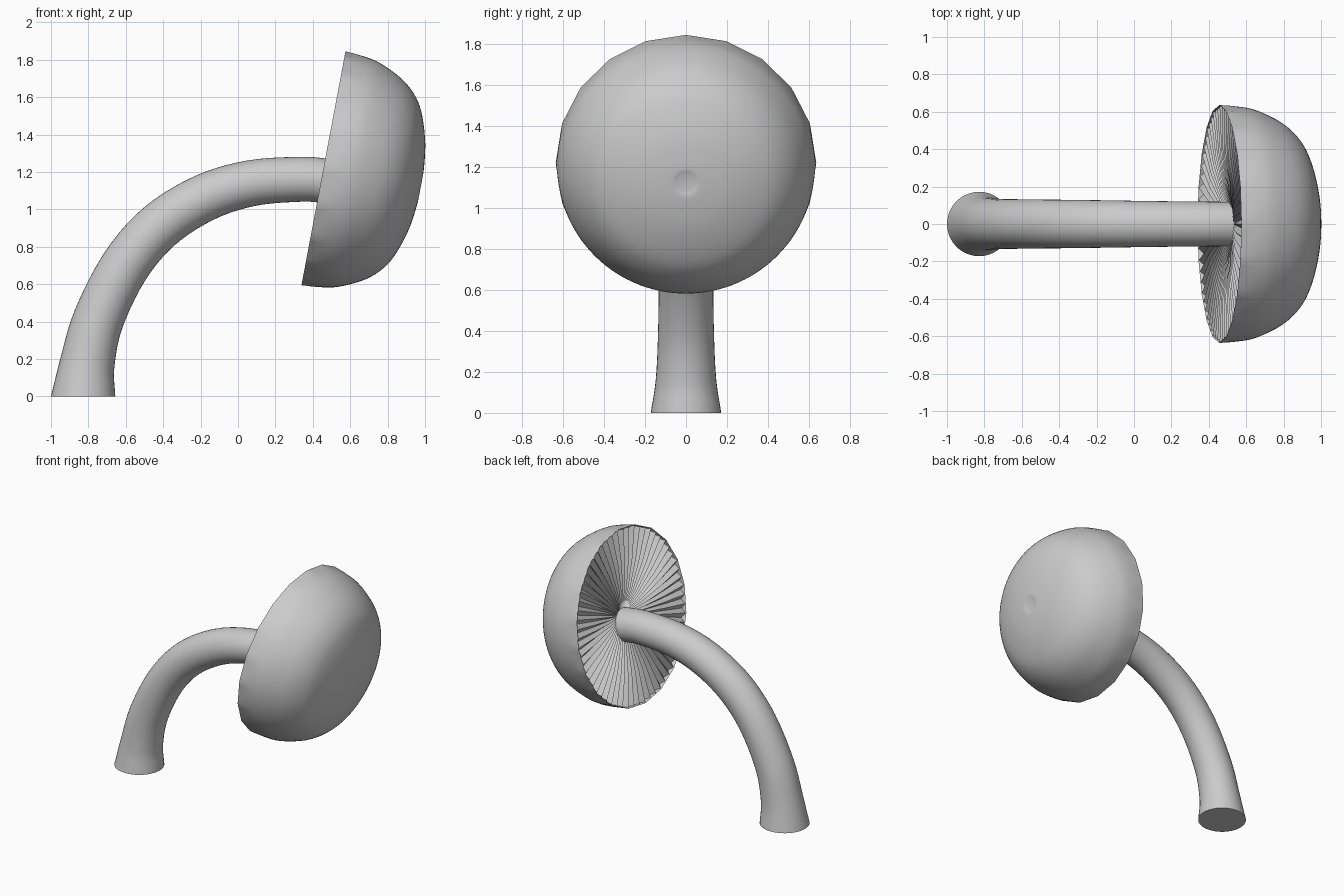
import bpy, bmesh, math
from mathutils import Vector

if "Cube" in bpy.data.objects:
    bpy.data.objects.remove(bpy.data.objects["Cube"])

N = 120                                     # columns around the cap (6 per rim side)
AXIS = Vector((0.983, 0, -0.185)).normalized()
UP = Vector((0.185, 0, 0.983)).normalized()
SIDE = Vector((0, 1, 0))
CENTRE = Vector((0.457, 0, 1.22))


def smooth_path(points, steps):
    """Catmull-Rom through the points."""
    p = [Vector(q) for q in points]
    p = [2 * p[0] - p[1]] + p + [2 * p[-1] - p[-2]]
    out = []
    for i in range(1, len(p) - 2):
        a, b, c, d = p[i - 1:i + 3]
        for s in range(steps):
            t = s / steps
            out.append(0.5 * (2 * b + (c - a) * t + (2 * a - 5 * b + 4 * c - d) * t * t
                              + (3 * b - a - 3 * c + d) * t ** 3))
    return out + [p[-2]]


def loft(name, rings, start_cap=False, tip=None):
    bm = bmesh.new()
    rows = [[bm.verts.new(v) for v in ring] for ring in rings]
    n = len(rows[0])
    for a, b in zip(rows, rows[1:]):
        for i in range(n):
            j = (i + 1) % n
            bm.faces.new((a[i], a[j], b[j], b[i]))
    if start_cap:
        bm.faces.new(rows[0][::-1])
    if tip is not None:
        t = bm.verts.new(tip)
        for i in range(n):
            bm.faces.new((rows[-1][i], rows[-1][(i + 1) % n], t))
    me = bpy.data.meshes.new(name)
    bm.to_mesh(me)
    bm.free()
    ob = bpy.data.objects.new(name, me)
    bpy.context.collection.objects.link(ob)
    bpy.ops.object.select_all(action='DESELECT')
    ob.select_set(True)
    bpy.context.view_layer.objects.active = ob
    bpy.ops.object.shade_smooth_by_angle(angle=math.radians(30))
    return ob


def cap_point(i, r, h, poly, sign=1):
    """Point on the tilted cap; poly blends circle to the 20-sided rim."""
    ang = sign * 2 * math.pi * i / N
    side = math.pi / 10
    off = (i % 6) / 6 * side - side / 2
    k = 1 + poly * (math.cos(side / 2) / math.cos(off) - 1)
    return CENTRE + AXIS * h + (UP * math.cos(ang) + SIDE * math.sin(ang)) * r * k


# cap: rounded dome with a slight dimple at its tip
profile = [(0.636, 0), (0.629, 0.09), (0.61, 0.19), (0.546, 0.325), (0.465, 0.415),
           (0.37, 0.468), (0.228, 0.511), (0.085, 0.529), (0.045, 0.526)]
dome = smooth_path(profile, 4)
loft("cap", [[cap_point(i, r, h, max(0, 1 - h / 0.1), -1) for i in range(N)] for r, h in dome],
     tip=CENTRE + AXIS * 0.522)

# gills: pleated shallow funnel, (radius, height, pleat depth)
rows = [(0.636, 0, 0), (0.628, 0.001, 0.03), (0.4, 0.01, 0.03), (0.2, 0.035, 0.025),
        (0.1, 0.06, 0.015), (0.04, 0.08, 0.006)]
loft("gills", [[cap_point(i, r, h + d * (i % 2), 1) for i in range(N)] for r, h, d in rows],
     tip=CENTRE + AXIS * 0.09)

# stem: bent tube, (x, z, radius)
path = [(-0.828, 0, 0.172), (-0.807, 0.17, 0.147), (-0.747, 0.41, 0.136), (-0.605, 0.695, 0.132),
        (-0.42, 0.91, 0.13), (-0.18, 1.062, 0.127), (0.07, 1.14, 0.123), (0.33, 1.161, 0.12),
        (0.46, 1.153, 0.119), (0.60, 1.13, 0.118)]
pts = smooth_path(path, 5)
rings = []
for k, (x, z, r) in enumerate(pts):
    a, b = pts[max(k - 1, 0)], pts[min(k + 1, len(pts) - 1)]
    t = Vector((b[0] - a[0], 0, b[1] - a[1])).normalized()
    t = t.lerp(Vector((0, 0, 1)), max(0, 1 - k / 5)).normalized()   # flat foot
    u = Vector((t.z, 0, -t.x))
    rings.append([Vector((x, 0, z)) + (u * math.cos(q) + SIDE * math.sin(q)) * r
                  for q in (2 * math.pi * i / 40 for i in range(40))])
loft("stem", rings, start_cap=True)
